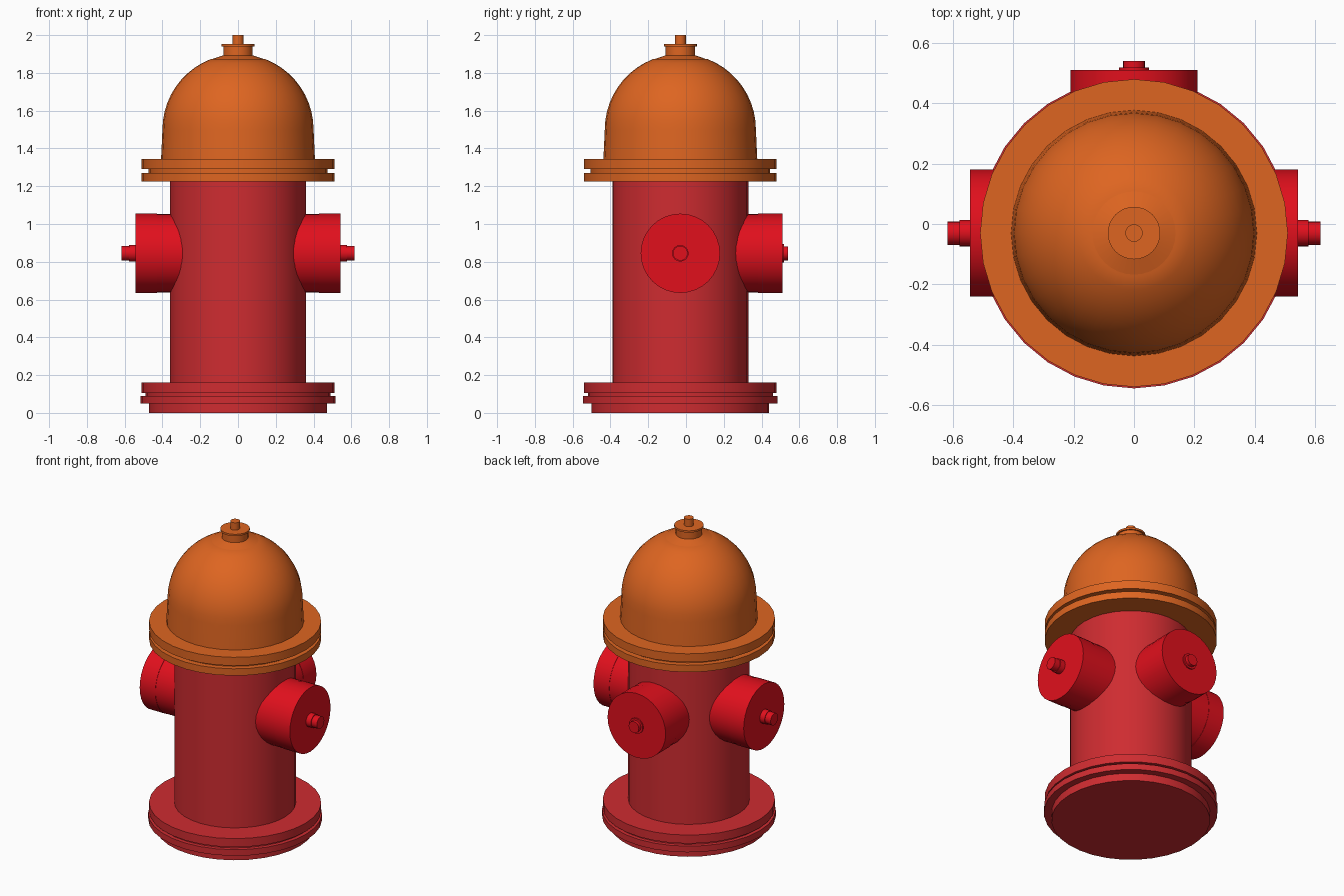
import bpy, bmesh, math
from mathutils import Matrix, Vector

if "Cube" in bpy.data.objects:
    bpy.data.objects.remove(bpy.data.objects["Cube"])

AXIS_Y = -0.03
NOZZLE_Z = 0.845


def paint(name, rgb):
    m = bpy.data.materials.new(name)
    m.diffuse_color = (*rgb, 1)
    m.use_nodes = True
    m.node_tree.nodes["Principled BSDF"].inputs["Base Color"].default_value = m.diffuse_color
    return m


red = paint("barrel_red", (0.62, 0.025, 0.03))
bright = paint("outlet_red", (0.75, 0.005, 0.012))
orange = paint("bonnet_orange", (0.73, 0.13, 0.015))


def lathe(name, profile, mat, place, sides=32):
    """Revolve (radius, height) points about local z and cap both ends."""
    bm = bmesh.new()
    rings = []
    for r, z in profile:
        rings.append([bm.verts.new((r * math.sin(math.tau * i / sides),
                                    r * math.cos(math.tau * i / sides), z))
                      for i in range(sides)])
    for a, b in zip(rings, rings[1:]):
        for i in range(sides):
            j = (i + 1) % sides
            bm.faces.new((a[i], a[j], b[j], b[i]))
    bm.faces.new(rings[0])
    bm.faces.new(rings[-1])
    bmesh.ops.recalc_face_normals(bm, faces=bm.faces)
    me = bpy.data.meshes.new(name)
    bm.to_mesh(me)
    bm.free()
    me.materials.append(mat)
    ob = bpy.data.objects.new(name, me)
    bpy.context.collection.objects.link(ob)
    ob.matrix_world = place
    bpy.ops.object.select_all(action='DESELECT')
    ob.select_set(True)
    bpy.context.view_layer.objects.active = ob
    bpy.ops.object.shade_smooth_by_angle(angle=math.radians(30))
    return ob


upright = Matrix.Translation((0, AXIS_Y, 0))

# Barrel with stepped, grooved foot
lathe("barrel", [(0.47, 0), (0.47, 0.05), (0.515, 0.05), (0.515, 0.09),
                 (0.49, 0.09), (0.49, 0.105), (0.51, 0.105), (0.51, 0.16),
                 (0.36, 0.16), (0.36, 1.25)], red, upright)

# Grooved flange under the bonnet
lathe("bonnet_flange", [(0.51, 1.225), (0.51, 1.27), (0.475, 1.27), (0.475, 1.29),
                        (0.51, 1.29), (0.51, 1.345)], orange, upright)

# Dome: short skirt followed by a spherical arc
top = math.acos(0.145 / 0.40)
dome = [(0.408, 1.33)] + [(0.40 * math.cos(top * i / 10), 1.50 + 0.40 * math.sin(top * i / 10))
                          for i in range(11)]
lathe("bonnet_dome", dome, orange, upright)

# Cap plate, collar and operating nut
lathe("bonnet_cap", [(0.155, 1.858), (0.155, 1.867), (0.078, 1.893), (0.078, 1.94),
                     (0.087, 1.94), (0.087, 1.952)], orange, upright)
lathe("operating_nut", [(0.029, 1.945), (0.029, 2.0)], orange, upright, 16)


# Outlets: pipe, screw cap and stem, pointing right, left and back
def outlet(name, direction, seam, face, stem):
    turn = Vector(direction).to_track_quat('Z', 'Y').to_matrix().to_4x4()
    place = Matrix.Translation((0, AXIS_Y, NOZZLE_Z)) @ turn
    lathe(name + "_pipe", [(0.208, 0.25), (0.208, seam + 0.01)], bright, place)
    lathe(name + "_cap", [(0.21, seam), (0.21, face)], bright, place)
    lathe(name + "_stem", [(r, face + h) for r, h in stem], bright, place, 16)


side_stem = [(0.044, -0.01), (0.044, 0.035), (0.039, 0.035), (0.039, 0.075)]
back_stem = [(0.05, -0.01), (0.05, 0.008), (0.037, 0.008), (0.037, 0.03)]
outlet("right_outlet", (1, 0, 0), 0.43, 0.543, side_stem)
outlet("left_outlet", (-1, 0, 0), 0.43, 0.543, side_stem)
outlet("back_outlet", (0, 1, 0), 0.41, 0.54, back_stem)
